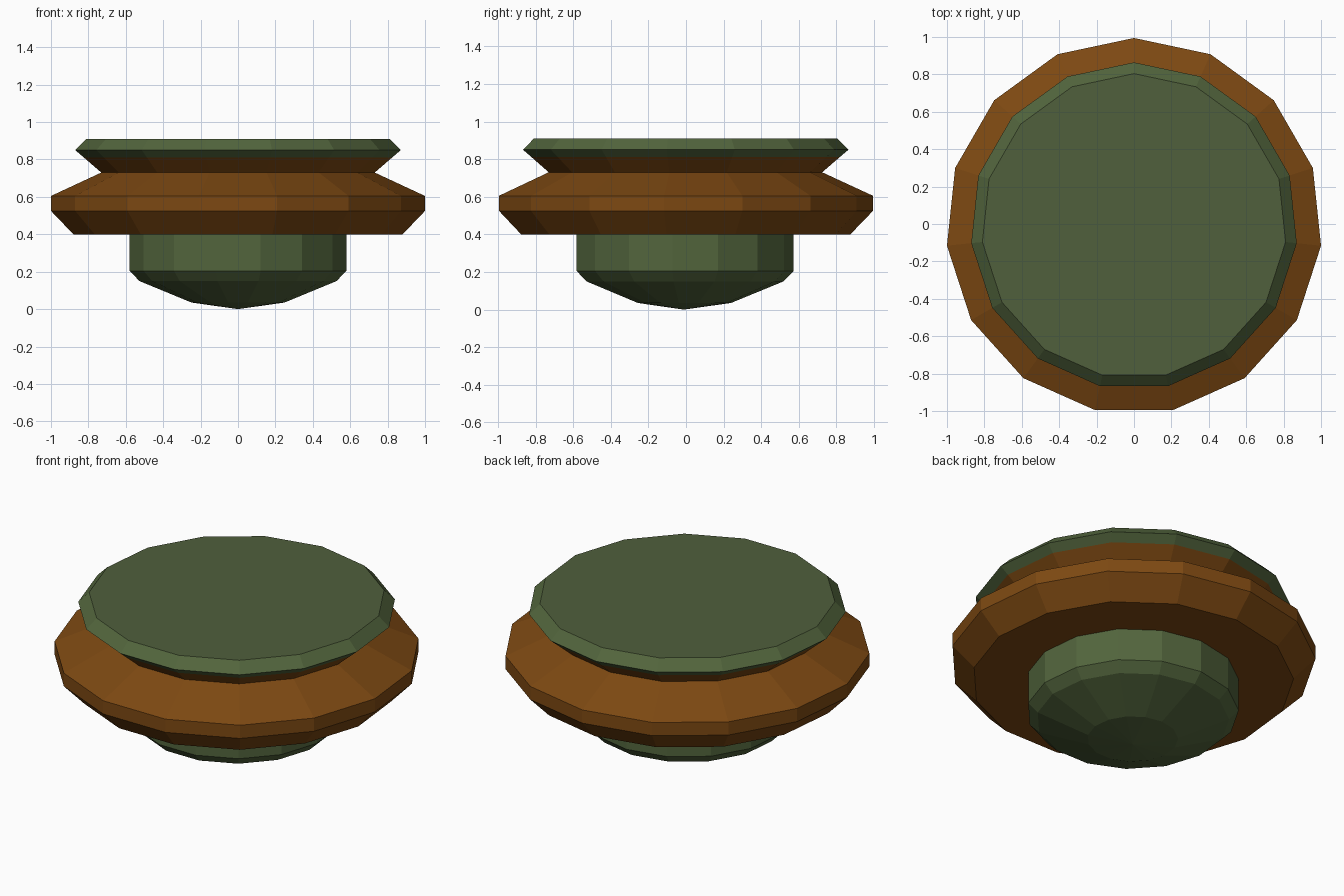
import bpy, bmesh, math

if "Cube" in bpy.data.objects:
    bpy.data.objects.remove(bpy.data.objects["Cube"])

SIDES = 15
CY = -0.011  # odd-sided polygon, shifted so its bounds are centred


def material(name, rgb):
    m = bpy.data.materials.new(name)
    m.diffuse_color = (*rgb, 1)
    m.use_nodes = True
    m.node_tree.nodes["Principled BSDF"].inputs["Base Color"].default_value = m.diffuse_color
    return m


leaf = material("moss green", (0.085, 0.130, 0.046))
top_green = material("olive green", (0.080, 0.115, 0.045))
wood = material("orange brown", (0.205, 0.066, 0.006))


def lathe(name, profile, mat):
    """Spin (radius, z) points, listed bottom to top, into a flat-faced closed solid."""
    bm = bmesh.new()
    rings = []
    for r, z in profile:
        n = 1 if r == 0 else SIDES
        rings.append([bm.verts.new((r * math.sin(2 * math.pi * i / SIDES),
                                    CY + r * math.cos(2 * math.pi * i / SIDES), z))
                      for i in range(n)])
    for a, b in zip(rings, rings[1:]):
        for i in range(SIDES):
            j = (i + 1) % SIDES
            if len(a) == 1:
                bm.faces.new((a[0], b[i], b[j]))
            else:
                bm.faces.new((a[i], a[j], b[j], b[i]))
    for ring in (rings[0], rings[-1]):
        if len(ring) > 1:
            bm.faces.new(ring)
    bmesh.ops.recalc_face_normals(bm, faces=bm.faces[:])
    me = bpy.data.meshes.new(name)
    bm.to_mesh(me)
    bm.free()
    me.materials.append(mat)
    ob = bpy.data.objects.new(name, me)
    bpy.context.collection.objects.link(ob)
    return ob


# rounded foot and stem
lathe("stem", [(0, 0), (0.25, 0.035), (0.53, 0.15), (0.583, 0.205), (0.583, 0.40)], leaf)
# wide ring with the pinched neck above it
lathe("ring", [(0.885, 0.40), (1.0055, 0.525), (1.0055, 0.605),
               (0.735, 0.73), (0.828, 0.81)], wood)
# upper plate with bevelled rim
plate = lathe("plate", [(0.828, 0.81), (0.875, 0.85), (0.815, 0.91)], leaf)
plate.data.materials.append(top_green)
for f in plate.data.polygons:
    if f.normal.z > 0.95:
        f.material_index = 1
